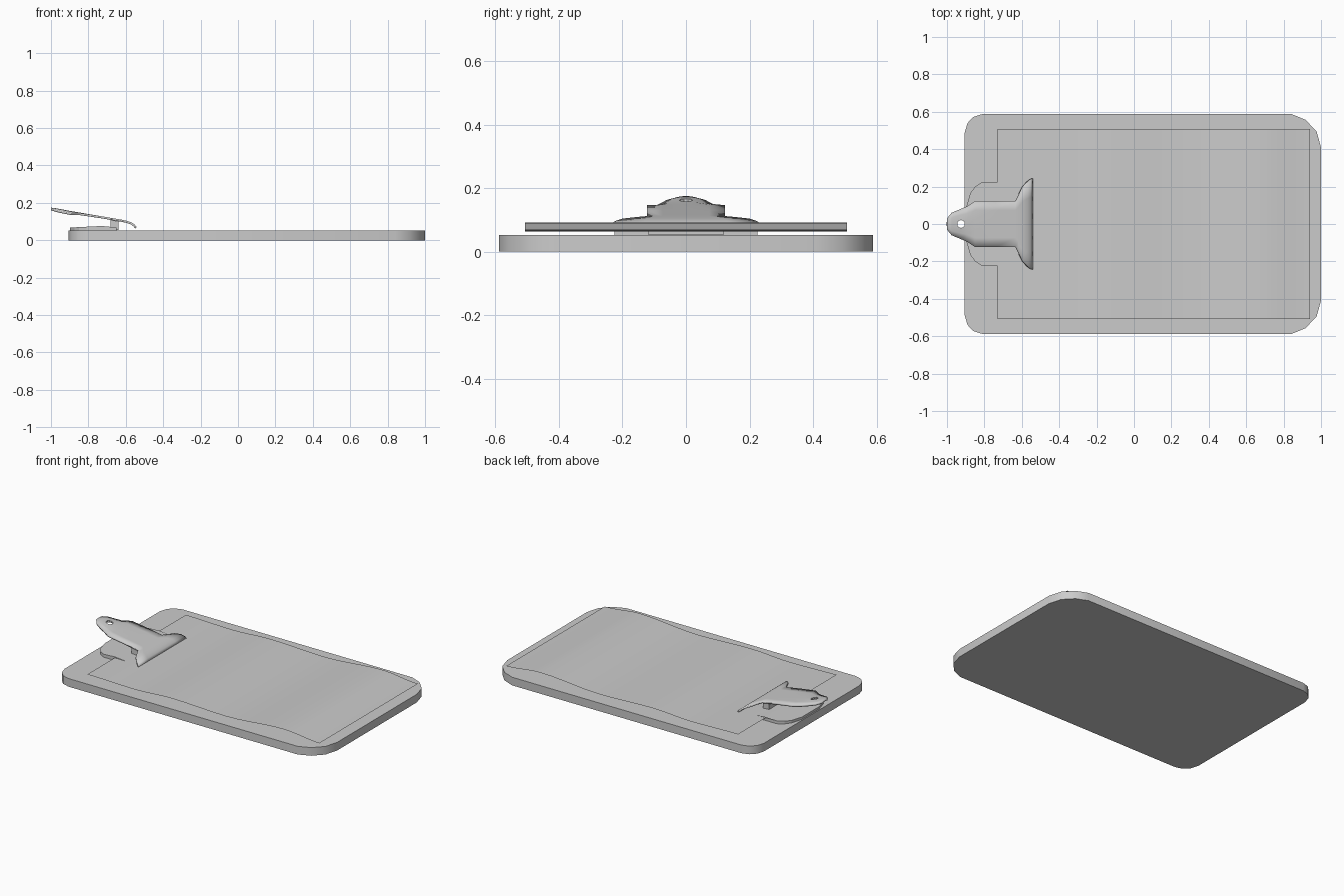
import bpy, bmesh, math

if "Cube" in bpy.data.objects:
    bpy.data.objects.remove(bpy.data.objects["Cube"])


def make_object(name, verts, faces):
    me = bpy.data.meshes.new(name)
    me.from_pydata(verts, [], faces)
    ob = bpy.data.objects.new(name, me)
    bpy.context.collection.objects.link(ob)
    bm = bmesh.new()
    bm.from_mesh(me)
    bmesh.ops.recalc_face_normals(bm, faces=bm.faces)
    bm.to_mesh(me)
    bm.free()
    return ob


def slab(name, half, z0, top):
    """Extrude a half outline mirrored across y; top(x) gives the upper height."""
    pts = half + [(x, -y) for x, y in reversed(half)]
    n = len(pts)
    verts = [(x, y, z0) for x, y in pts] + [(x, y, top(x)) for x, y in pts]
    faces = [tuple(range(n)), tuple(range(n, 2 * n))]
    faces += [(i, (i + 1) % n, n + (i + 1) % n, n + i) for i in range(n)]
    return make_object(name, verts, faces)


def sheet(name, rows):
    """Join equally long rows of points into an upward facing sheet."""
    n = len(rows[0])
    verts = [p for r in rows for p in r]
    faces = [(i * n + j, (i + 1) * n + j, (i + 1) * n + j + 1, i * n + j + 1)
             for i in range(len(rows) - 1) for j in range(n - 1)]
    ob = make_object(name, verts, faces)
    if ob.data.polygons[0].normal.z < 0:
        ob.data.flip_normals()
    return ob


def smooth(ob, angle):
    bpy.ops.object.select_all(action='DESELECT')
    ob.select_set(True)
    bpy.context.view_layer.objects.active = ob
    bpy.ops.object.shade_smooth_by_angle(angle=math.radians(angle))


# Board with rounded corners
board = slab("board", [(-.905, .49), (-.89, .54), (-.858, .573), (-.81, .588),
                       (.842, .588), (.917, .557), (.976, .495), (1.0, .41)],
             0, lambda x: .053)
smooth(board, 35)

# Gently waving sheet of paper
keys = [(-.73, .070), (-.39, .063), (-.12, .076), (.27, .064), (.69, .091), (.94, .068)]
rows = []
for (x0, z0), (x1, z1) in zip(keys, keys[1:]):
    for k in range(5):
        t = k / 5
        s = t * t * (3 - 2 * t)
        rows.append((x0 + (x1 - x0) * t, z0 + (z1 - z0) * s))
rows.append(keys[-1])
paper = sheet("paper", [[(x, -.507, z), (x, .507, z)] for x, z in rows])
smooth(paper, 35)

# Clip base plate, slightly wedge shaped
base = slab("clip_base", [(-.897, .09), (-.875, .165), (-.85, .2), (-.81, .225),
                          (-.73, .225), (-.65, .225)],
            .053, lambda x: .069 if x > -.73 else .068 + (x + .897) * .05)

# Upright joining base and lever
post = slab("clip_post", [(-.682, .12), (-.64, .12)], .054,
            lambda x: .108 - (x + .682) * .15)

# Clip lever: x, half width, height, droop of the side edges
profile = [(-1.0, .03, .175, .004), (-.975, .06, .172, .009), (-.935, .077, .165, .011),
           (-.895, .093, .157, .011), (-.85, .123, .149, .003), (-.74, .123, .13, 0),
           (-.633, .123, .112, 0), (-.617, .155, .109, 0), (-.595, .2, .104, 0),
           (-.568, .226, .095, 0), (-.552, .238, .083, 0), (-.541, .243, .07, 0)]
lever = sheet("clip_lever", [[(x, w * c, z - d * c * c) for c in (-1, -.6, -.25, .25, .6, 1)]
                             for x, w, z, d in profile])
mod = lever.modifiers.new("thickness", 'SOLIDIFY')
mod.thickness = .011
mod.offset = -1

# Hanging hole in the lever
bpy.ops.mesh.primitive_cylinder_add(vertices=10, radius=.021, depth=.2, location=(-.925, 0, .16))
cutter = bpy.context.object
cutter.name = "hole_cutter"
cutter.hide_render = True
cutter.display_type = 'WIRE'
cut = lever.modifiers.new("hole", 'BOOLEAN')
cut.object = cutter
cut.operation = 'DIFFERENCE'
cut.solver = 'EXACT'
smooth(lever, 35)
bpy.context.view_layer.objects.active = lever
for name in ("thickness", "hole"):
    bpy.ops.object.modifier_apply(modifier=name)
bpy.data.objects.remove(cutter)
